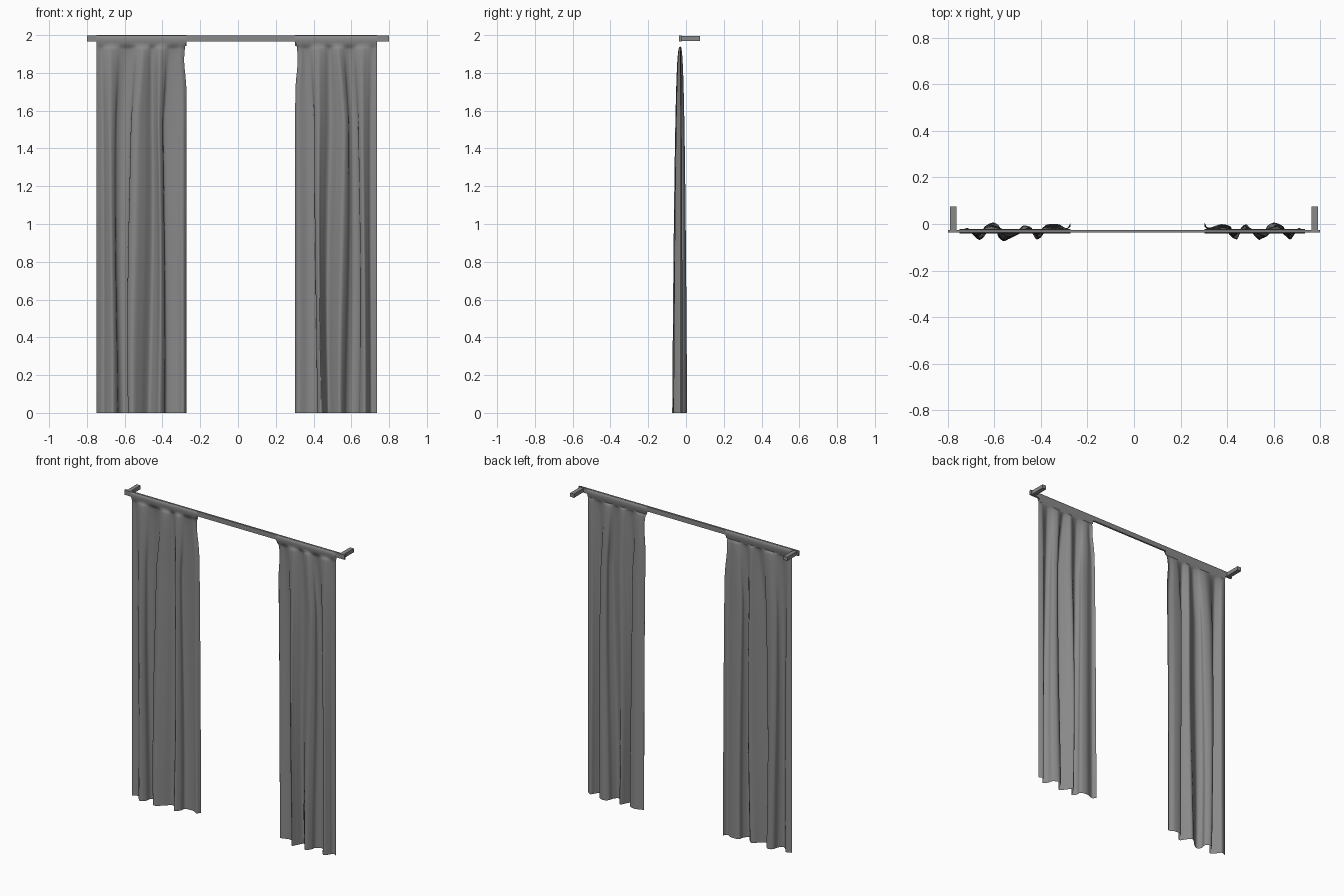
import bpy, bmesh, math
from mathutils import Vector

cube = bpy.data.objects.get("Cube")
if cube:
    bpy.data.objects.remove(cube, do_unlink=True)


def material(name, value):
    m = bpy.data.materials.new(name)
    m.use_nodes = True
    m.diffuse_color = (value, value, value, 1)
    m.node_tree.nodes["Principled BSDF"].inputs["Base Color"].default_value = m.diffuse_color
    return m


grey = material("plain grey", 0.25)
RAIL_Y = -0.031


def add_object(name, bm):
    mesh = bpy.data.meshes.new(name)
    bm.to_mesh(mesh)
    bm.free()
    mesh.materials.append(grey)
    obj = bpy.data.objects.new(name, mesh)
    bpy.context.collection.objects.link(obj)
    return obj


def box(name, low, high):
    bm = bmesh.new()
    bmesh.ops.create_cube(bm, size=1)
    low, high = Vector(low), Vector(high)
    for v in bm.verts:
        v.co = (low + high) / 2 + v.co * (high - low)
    return add_object(name, bm)


def spline(points, steps=9):
    """Smooth curve through the points (Catmull-Rom)."""
    p = [Vector(q) for q in points]
    p = [2 * p[0] - p[1]] + p + [2 * p[-1] - p[-2]]
    out = []
    for a, b, c, d in zip(p, p[1:], p[2:], p[3:]):
        for i in range(steps):
            t = i / steps
            out.append((2 * b + (c - a) * t + (2 * a - 5 * b + 4 * c - d) * t * t
                        + (3 * b - a - 3 * c + d) * t ** 3) / 2)
    return out + [p[-2]]


def curtain(name, hem, inner_sign):
    """Hanging sheet: hem folds fade out upwards, then the top wraps the rail."""
    path = spline(hem)
    x0, x1 = path[0].x, path[-1].x
    rows = []
    for i in range(29):
        z = 1.94 * (1 - (1 - i / 28) ** 1.8)
        drop = (1.94 - z) / 1.94
        depth = drop ** 0.32
        row = []
        for j, p in enumerate(path):
            u = j / (len(path) - 1)
            flat_x = x0 + (x1 - x0) * u
            blend = min(1, drop * 5)
            x = flat_x + (p.x - flat_x) * blend
            x += 0.012 * math.sin(math.pi * u) * math.sin(z * 2 + u * 9)
            # the inner edge pinches in a little below the rail
            inner = u if inner_sign > 0 else 1 - u
            x -= inner_sign * 0.013 * inner ** 6 * math.exp(-((z - 1.87) / 0.1) ** 2)
            row.append((x, RAIL_Y + (p.y - RAIL_Y) * depth, z))
        rows.append(row)
    # sleeve around the rail, front to back
    for dy, z in ((-.008, 1.964), (-.009, 1.98), (-.007, 1.996), (0, 2.0),
                  (.007, 1.996), (.009, 1.98), (.008, 1.964), (.001, 1.942)):
        rows.append([(x0 + (x1 - x0) * j / (len(path) - 1), RAIL_Y + dy, z)
                     for j in range(len(path))])
    bm = bmesh.new()
    grid = [[bm.verts.new(co) for co in row] for row in rows]
    for lower, upper in zip(grid, grid[1:]):
        for a, b, c, d in zip(lower, lower[1:], upper[1:], upper):
            bm.faces.new((a, b, c, d))
    for f in bm.faces:
        f.smooth = True
    return add_object(name, bm)


# Rail and wall brackets
box("curtain_rail", (-0.8, RAIL_Y - .006, 1.966), (0.8, RAIL_Y + .006, 1.998))
for side, sign in (("left", 1), ("right", -1)):
    xs = sorted((sign * 0.762, sign * 0.79))
    box(side + "_wall_bracket", (xs[0], RAIL_Y, 1.97), (xs[1], 0.075, 1.995))

# Curtains, described by the folds of the hem
curtain("right_curtain", [
    (-.75, -.03), (-.715, -.018), (-.695, -.045), (-.67, -.068), (-.645, -.045),
    (-.635, -.01), (-.605, .006), (-.572, -.015), (-.573, -.052), (-.545, -.073),
    (-.505, -.045), (-.465, -.006), (-.44, -.03), (-.42, -.066), (-.395, -.04),
    (-.385, -.005), (-.33, -.001), (-.292, -.018), (-.272, .005)], 1)
curtain("left_curtain", [
    (.303, .005), (.32, -.016), (.37, -.001), (.41, -.012), (.413, -.042),
    (.435, -.066), (.455, -.04), (.485, -.002), (.52, -.04), (.55, -.068),
    (.573, -.042), (.58, -.01), (.605, .006), (.635, -.012), (.643, -.045),
    (.665, -.066), (.687, -.042), (.705, -.018), (.735, -.03)], -1)
